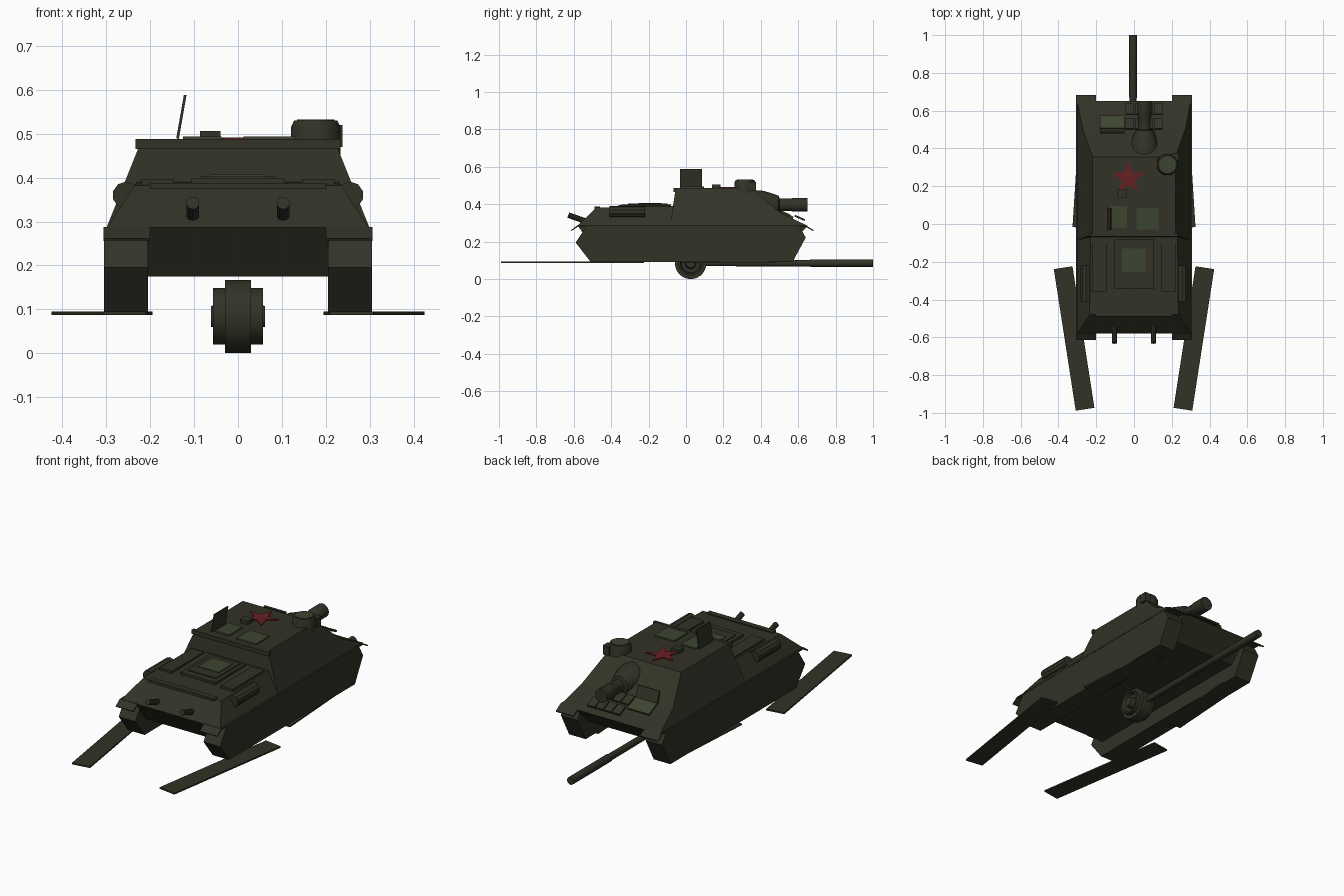
import bpy, bmesh, math
from mathutils import Vector, Matrix

if "Cube" in bpy.data.objects:
    bpy.data.objects.remove(bpy.data.objects["Cube"])


def material(name, color):
    m = bpy.data.materials.new(name)
    m.diffuse_color = (*color, 1)
    m.use_nodes = True
    m.node_tree.nodes["Principled BSDF"].inputs["Base Color"].default_value = m.diffuse_color
    return m


OLIVE = material("dark_olive", (0.032, 0.032, 0.020))
GREEN = material("hatch_green", (0.047, 0.060, 0.029))
RED = material("star_red", (0.14, 0.014, 0.016))


def finish(name, bm, mat, smooth=False):
    bmesh.ops.recalc_face_normals(bm, faces=bm.faces)
    me = bpy.data.meshes.new(name)
    bm.to_mesh(me)
    bm.free()
    ob = bpy.data.objects.new(name, me)
    bpy.context.collection.objects.link(ob)
    me.materials.append(mat)
    if smooth:
        bpy.ops.object.select_all(action='DESELECT')
        ob.select_set(True)
        bpy.context.view_layer.objects.active = ob
        bpy.ops.object.shade_smooth_by_angle(angle=math.radians(35))
    return ob


def box(name, lo, hi, mat=OLIVE, rot=(0, 0, 0)):
    """Box between two corners, turned about its own centre (degrees)."""
    lo, hi = Vector(lo), Vector(hi)
    m = Matrix.Translation((lo + hi) / 2)
    for axis, a in zip("XYZ", rot):
        m = m @ Matrix.Rotation(math.radians(a), 4, axis)
    bm = bmesh.new()
    bmesh.ops.create_cube(bm, size=1, matrix=m @ Matrix.Diagonal((*(hi - lo), 1)))
    return finish(name, bm, mat)


def prism(name, profile, mat=OLIVE):
    """Side profile of (y, z, x_left, x_right) points joined across x."""
    bm = bmesh.new()
    left = [bm.verts.new((a, y, z)) for y, z, a, b in profile]
    right = [bm.verts.new((b, y, z)) for y, z, a, b in profile]
    bm.faces.new(left)
    bm.faces.new(right[::-1])
    n = len(profile)
    for i in range(n):
        j = (i + 1) % n
        bm.faces.new((left[i], right[i], right[j], left[j]))
    return finish(name, bm, mat)


def lathe(name, profile, origin, axis, sides=24, mat=OLIVE, smooth=True):
    """Revolve (distance, radius) points about an axis through origin."""
    rot = Vector((0, 0, 1)).rotation_difference(Vector(axis)).to_matrix().to_4x4()
    m = Matrix.Translation(origin) @ rot
    bm = bmesh.new()
    rings = []
    for d, r in profile:
        rings.append([bm.verts.new(m @ Vector((r * math.cos(t), r * math.sin(t), d)))
                      for t in (2 * math.pi * (k + .5) / sides for k in range(sides))])
    for a, b in zip(rings, rings[1:]):
        for k in range(sides):
            bm.faces.new((a[k], a[(k + 1) % sides], b[(k + 1) % sides], b[k]))
    bm.faces.new(rings[0])
    bm.faces.new(rings[-1])
    return finish(name, bm, mat, smooth)


# Lower hull tub between the tracks
prism("hull_tub", [(y, z, -.206, .206) for y, z in
                   [(-.58, .287), (-.50, .175), (.54, .175), (.65, .283)]])

# Rear engine deck with sloped sides and tail
prism("engine_deck", [(y, z, -w, w) for y, z, w in
                      [(-.58, .285, .30), (-.48, .382, .235),
                       (-.05, .390, .230), (-.05, .285, .30)]])


# Fighting compartment, sides leaning inward with height
def half_width(z):
    return .30 - .40 * (z - .285)


prism("casemate", [(y, z, -half_width(z), half_width(z)) for y, z in
                   [(-.085, .285), (-.055, .487), (.355, .487), (.50, .357), (.65, .285)]])

# Track housings, fenders, mudguards, drums, exhausts and loose tracks
for s, side in ((-1, "left"), (1, "right")):
    prism(side + "_track_housing", [(y, z, s * .205, s * .305) for y, z in
                                    [(-.51, .092), (-.59, .195), (-.53, .285),
                                     (.605, .285), (.64, .222), (.57, .092)]])
    prism(side + "_fender", [(y, z, s * .20, s * .306) for y, z in
                             [(-.615, .262), (-.58, .288), (.64, .288), (.683, .262),
                              (.681, .256), (.637, .281), (-.577, .281), (-.612, .257)]])
    lathe(side + "_fuel_drum", [(0, .031), (.19, .031)], (s * .255, -.41, .36),
          (0, 1, 0), 10)
    lathe(side + "_exhaust", [(0, .015), (.10, .015)], (s * .103, -.535, .309),
          (0, -.943, .333), 10)
    box(side + "_loose_track", (s * .317 - .05, -.985, .087),
        (s * .317 + .05, -.227, .095), rot=(0, 0, -s * 8.8))
    box(side + "_under_track", (s * .26 - .05, -.02, .087),
        (s * .26 + .05, .48, .095), rot=(0, 0, s * 3.6))
    box(side + "_deck_grille", (s * .183 - .037, -.36, .37), (s * .183 + .037, -.085, .397))

# Engine hatch
box("engine_hatch", (-.106, -.345, .37), (.106, -.08, .398))
box("engine_hatch_lid", (-.085, -.31, .38), (.085, -.10, .403))
box("engine_hatch_plate", (-.063, -.255, .40), (.062, -.13, .407), GREEN)
box("deck_rear_bar", (-.20, -.49, .375), (.20, -.46, .388))
box("casemate_rear_rail", (-.233, -.066, .465), (.233, -.05, .488))

# Roof hatches, open lid and periscope
box("left_roof_hatch", (-.125, -.02, .48), (-.038, .095, .494), GREEN)
box("right_roof_hatch", (.012, -.03, .48), (.13, .085, .494), GREEN)
box("open_roof_lid", (-.132, -.033, .488), (-.126, .085, .589), rot=(0, 10, 0))
box("periscope", (-.087, .14, .48), (-.04, .185, .506))

# Commander cupola with green lid
lathe("cupola", [(0, .058), (.115, .057), (.13, .050)], (.177, .315, .40), (0, 0, 1), 20)
lathe("cupola_lid", [(0, .043), (.004, .043)], (.177, .315, .529), (0, 0, 1), 20, GREEN)
box("cupola_sight", (.20, .335, .47), (.238, .375, .52))

# Red star on the roof
bm = bmesh.new()
pts = []
for k in range(10):
    r, t = (.09, .036)[k % 2], math.pi / 2 + k * math.pi / 5
    pts.append(bm.verts.new((-.03 + r * math.cos(t), .243 + r * math.sin(t), .486)))
face = bm.faces.new(pts)
top = bmesh.ops.extrude_face_region(bm, geom=[face])
bmesh.ops.translate(bm, vec=(0, 0, .006),
                    verts=[g for g in top["geom"] if isinstance(g, bmesh.types.BMVert)])
finish("roof_star", bm, RED)

# Gun mantlet with stub
lathe("gun_mantlet", [(0, .078), (.075, .078), (.10, .073), (.17, .050), (.175, .034),
                      (.24, .034), (.245, .037), (.325, .037)],
      (.055, .325, .397), (0, 1, 0), 20)

# Driver hatch with raised flap
box("driver_hatch", (-.18, .500, .330), (-.05, .575, .350), GREEN, (-26, 0, 0))
box("driver_flap", (-.18, .487, .355), (-.05, .497, .425), OLIVE, (18, 0, 0))

# Spare track links on the nose
for k in range(4):
    x = -.045 + k * .05
    box(f"spare_link_{k + 1}", (x, .578, .322), (x + .045, .638, .332), OLIVE, (-24, 0, 0))
    box(f"upper_link_{k + 1}", (x, .50, .347), (x + .045, .56, .357), OLIVE, (-24, 0, 0))

# Detached gun barrel lying under the hull
lathe("gun_barrel", [(0, .016), (.61, .018), (.62, .021), (.95, .021)],
      (-.005, .05, .085), (0, 1, 0), 16)

# Detached road wheel with a recessed rim and hub
lathe("road_wheel", [(-.061, .024), (-.035, .030), (-.035, .050), (-.057, .056),
                     (-.057, .065), (-.03, .065), (-.03, .084), (.03, .084), (.03, .065),
                     (.057, .065), (.057, .056), (.035, .050), (.035, .030), (.061, .024)],
      (0, .025, .084), (1, 0, 0), 24)
